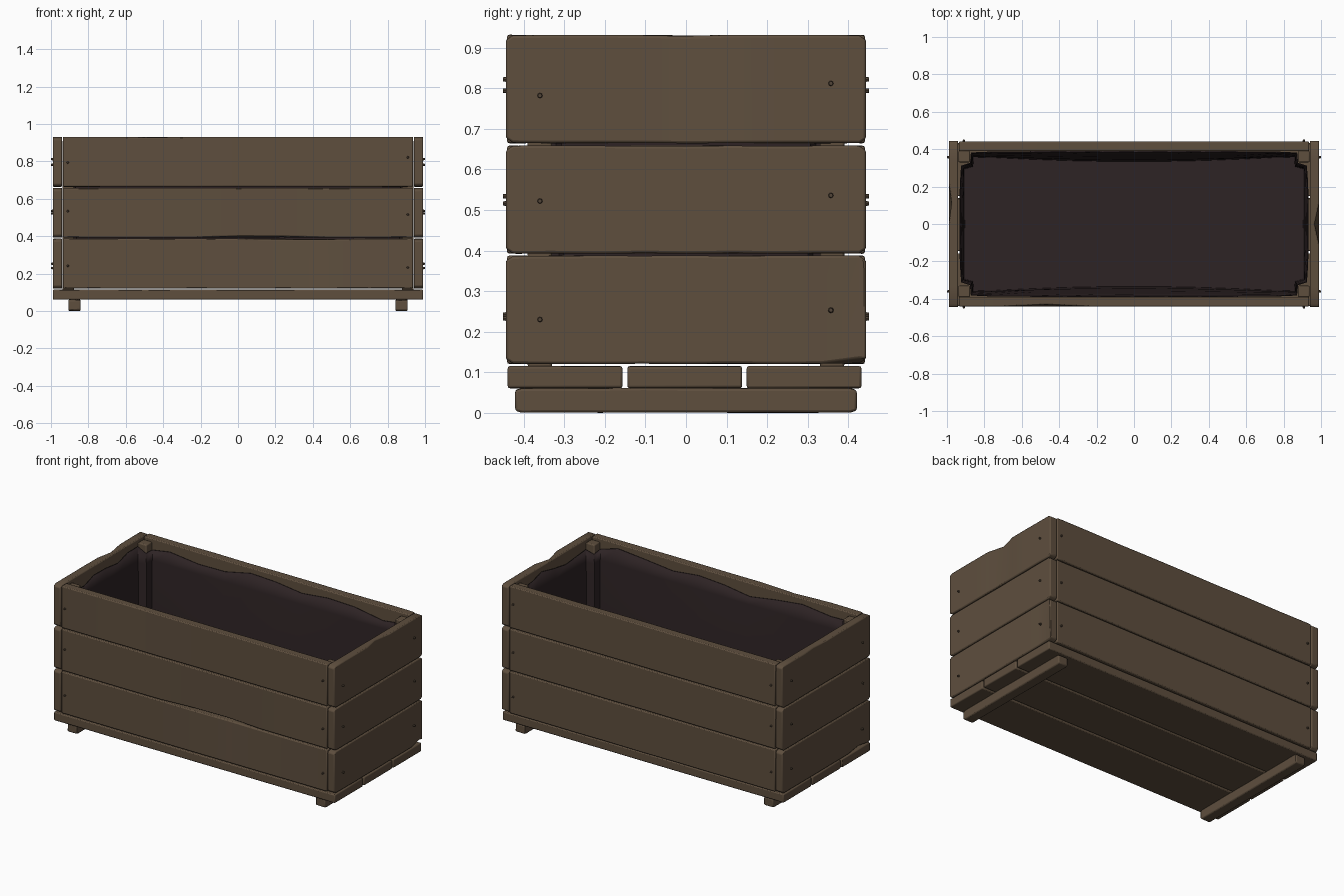
import bpy, bmesh, math, random
from mathutils import Vector, Matrix

if "Cube" in bpy.data.objects:
    bpy.data.objects.remove(bpy.data.objects["Cube"])

random.seed(4)


def material(name, rgb):
    m = bpy.data.materials.new(name)
    m.diffuse_color = (*rgb, 1)
    m.use_nodes = True
    m.node_tree.nodes["Principled BSDF"].inputs["Base Color"].default_value = m.diffuse_color
    return m


WOOD = material("weathered wood", (0.112, 0.077, 0.048))
LINER = material("dark liner", (0.027, 0.017, 0.018))
NAIL = material("nail brown", (0.085, 0.06, 0.04))


def finish(name, bm, mat, bevel=0.0):
    bmesh.ops.recalc_face_normals(bm, faces=bm.faces)
    me = bpy.data.meshes.new(name)
    bm.to_mesh(me)
    bm.free()
    ob = bpy.data.objects.new(name, me)
    bpy.context.collection.objects.link(ob)
    me.materials.append(mat)
    if bevel:
        b = ob.modifiers.new("bevel", 'BEVEL')
        b.width, b.segments = bevel, 2
        b.limit_method, b.angle_limit = 'ANGLE', math.radians(35)
    bpy.context.view_layer.objects.active = ob
    ob.select_set(True)
    bpy.ops.object.shade_smooth_by_angle(angle=math.radians(35))
    ob.select_set(False)
    return ob


def plank(name, axis, centre, size, crop=0.0, wear=0.002, chips=()):
    """Worn board swept along its length; chips = (section, corner, dt, dh)."""
    length, thick, high = size
    sections = [0, 0.02] + [i / 8 for i in range(1, 8)] + [0.98, 1]
    bm = bmesh.new()
    rings = []
    for k, s in enumerate(sections):
        c = crop if k in (0, len(sections) - 1) else 0
        ring = []
        for j, (st, sh) in enumerate(((-1, -1), (1, -1), (1, 1), (-1, 1))):
            t = st * thick / 2
            h = sh * (high / 2 - c - random.uniform(0, wear))
            for sec, corner, dt, dh in chips:
                if (sec, corner) == (k, j):
                    t, h = t + dt, h + dh
            l = (s - 0.5) * length
            v = (l, t, h) if axis == 'x' else (t, l, h)
            ring.append(bm.verts.new(Vector(v) + Vector(centre)))
        rings.append(ring)
    for a, b in zip(rings, rings[1:]):
        for j in range(4):
            bm.faces.new((a[j], a[j - 1], b[j - 1], b[j]))
    bm.faces.new(rings[0])
    bm.faces.new(rings[-1])
    return finish(name, bm, WOOD, 0.006)


# floor boards and the two runners underneath
for i, y in enumerate((-0.298, -0.003, 0.291)):
    plank(f"floor_board_{i}", 'x', (0, y, 0.088), (1.98, 0.283, 0.055), wear=0.001)
for side, sx in (("left", -1), ("right", 1)):
    plank(f"{side}_runner", 'y', (sx * 0.875, 0, 0.031), (0.842, 0.065, 0.062), crop=0.005)

# three courses of wall boards with local chips
rows = ((0.12, 0.388), (0.392, 0.659), (0.664, 0.932))
front_chips = {0: [(6, 3, 0.012, -0.004), (7, 3, 0.008, -0.004)],
               1: [(5, 0, 0.004, 0.008), (6, 0, 0.008, 0.008)],
               2: [(3, 3, 0.01, -0.004)]}
right_chips = {2: [(5, 2, -0.025, -0.004)], 0: [(9, 1, -0.01, 0.012)]}
left_chips = {2: [(6, 3, 0.015, -0.006)], 0: [(2, 0, 0.01, 0.008)]}
for i, (z0, z1) in enumerate(rows):
    z, h = (z0 + z1) / 2, z1 - z0
    long_size, end_size = (1.872, 0.052, h), (0.888, 0.05, h)
    plank(f"front_board_{i}", 'x', (0, -0.415, z), long_size, chips=front_chips.get(i, ()))
    plank(f"back_board_{i}", 'x', (0, 0.415, z), long_size)
    plank(f"right_board_{i}", 'y', (0.965, 0, z), end_size, 0.012, chips=right_chips.get(i, ()))
    plank(f"left_board_{i}", 'y', (-0.965, 0, z), end_size, 0.012, chips=left_chips.get(i, ()))

# inner corner posts
for sx in (-1, 1):
    for sy in (-1, 1):
        bm = bmesh.new()
        bmesh.ops.create_cube(bm, size=1, matrix=Matrix.Translation((sx * 0.908, sy * 0.36, 0.512))
                              @ Matrix.Diagonal((0.062, 0.06, 0.8, 1)))
        finish("corner_post", bm, WOOD, 0.006)

# fabric liner: outline stepping around the posts, sagging inward lower down
quarter = [(0.93, 0.0), (0.93, 0.12), (0.928, 0.22), (0.922, 0.31), (0.875, 0.325), (0.87, 0.38),
           (0.75, 0.385), (0.55, 0.386), (0.36, 0.386), (0.18, 0.386), (0.0, 0.386)]
outline = quarter + [(-x, y) for x, y in quarter[-2::-1]]
outline += [(x, -y) for x, y in outline[-2:0:-1]]
bm = bmesh.new()
rings = []
for z, f in ((0.875, 0.0), (0.8, 0.15), (0.6, 0.5), (0.38, 0.8), (0.2, 0.9), (0.14, 1.0)):
    ring = []
    for k, (x, y) in enumerate(outline):
        top = 0.018 * math.sin(k * 1.9) + 0.012 * math.sin(k * 0.8) if f == 0 else 0
        sag_y = 1 - f * (0.04 + 0.09 * max(0, 1 - (x / 0.95) ** 2))
        sag_x = 1 - f * (0.01 + 0.015 * max(0, 1 - (y / 0.4) ** 2))
        ring.append(bm.verts.new((x * sag_x, y * sag_y, z + top)))
    rings.append(ring)
n = len(outline)
for a, b in zip(rings, rings[1:]):
    for k in range(n):
        bm.faces.new((a[k - 1], a[k], b[k], b[k - 1]))
bm.faces.new(rings[-1])
liner = finish("fabric_liner", bm, LINER)
sol = liner.modifiers.new("thickness", 'SOLIDIFY')
sol.thickness, sol.offset = 0.006, 0

# nail heads on all four walls
bm = bmesh.new()


def nail(pos, axis):
    rot = Vector((0, 0, 1)).rotation_difference(Vector(axis)).to_matrix().to_4x4()
    bmesh.ops.create_cone(bm, cap_ends=True, segments=8, radius1=0.008, radius2=0.005,
                          depth=0.02, matrix=Matrix.Translation(pos) @ rot)


for z_a, z_b in ((0.23, 0.253), (0.522, 0.536), (0.782, 0.812)):
    for s in (-1, 1):
        nail((s * 0.99, -0.36, z_a), (s, 0, 0))
        nail((s * 0.99, 0.357, z_b), (s, 0, 0))
        nail((-0.91, s * 0.441, z_a + 0.012), (0, s, 0))
        nail((0.908, s * 0.441, z_b - 0.02 + 0.03 * (z_b > 0.7)), (0, s, 0))
finish("nails", bm, NAIL)
